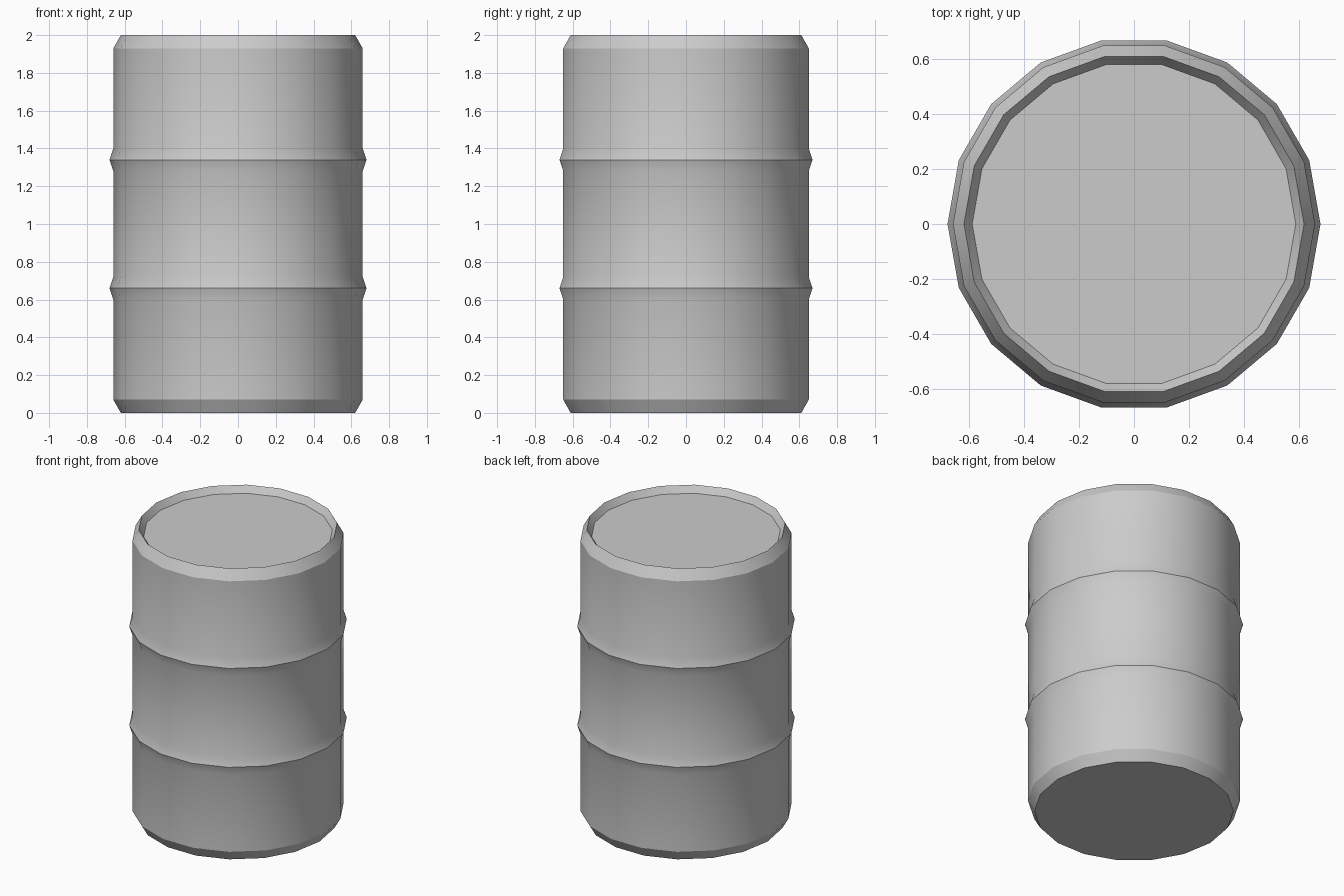
import bpy, bmesh, math

if "Cube" in bpy.data.objects:
    bpy.data.objects.remove(bpy.data.objects["Cube"])

SIDES = 18

# Plain grey paint
grey = bpy.data.materials.new("grey_metal")
grey.diffuse_color = (0.6, 0.6, 0.6, 1)
grey.use_nodes = True
grey.node_tree.nodes["Principled BSDF"].inputs["Base Color"].default_value = grey.diffuse_color

# Barrel profile (radius, height): base, two raised hoops, rim, sunken lid
profile = [(0.62, 0), (0.66, 0.07)]
for z in (0.66, 1.34):
    profile += [(0.66, z - 0.06), (0.68, z), (0.66, z + 0.06)]
profile += [(0.66, 1.93), (0.62, 2.0), (0.59, 1.955)]

bm = bmesh.new()
rings = [[bm.verts.new((r * math.cos(math.tau * i / SIDES),
                        r * math.sin(math.tau * i / SIDES), z))
          for i in range(SIDES)] for r, z in profile]

# Walls between neighbouring rings
for low, high in zip(rings, rings[1:]):
    for i in range(SIDES):
        j = (i + 1) % SIDES
        bm.faces.new((low[i], low[j], high[j], high[i]))

# Base and lid
bm.faces.new(rings[0][::-1])
bm.faces.new(rings[-1])

mesh = bpy.data.meshes.new("barrel")
bm.to_mesh(mesh)
bm.free()
mesh.materials.append(grey)
barrel = bpy.data.objects.new("barrel", mesh)
bpy.context.collection.objects.link(barrel)

# Rounded sides, crisp rim and hoops
bpy.context.view_layer.objects.active = barrel
barrel.select_set(True)
bpy.ops.object.shade_smooth_by_angle(angle=math.radians(29))
